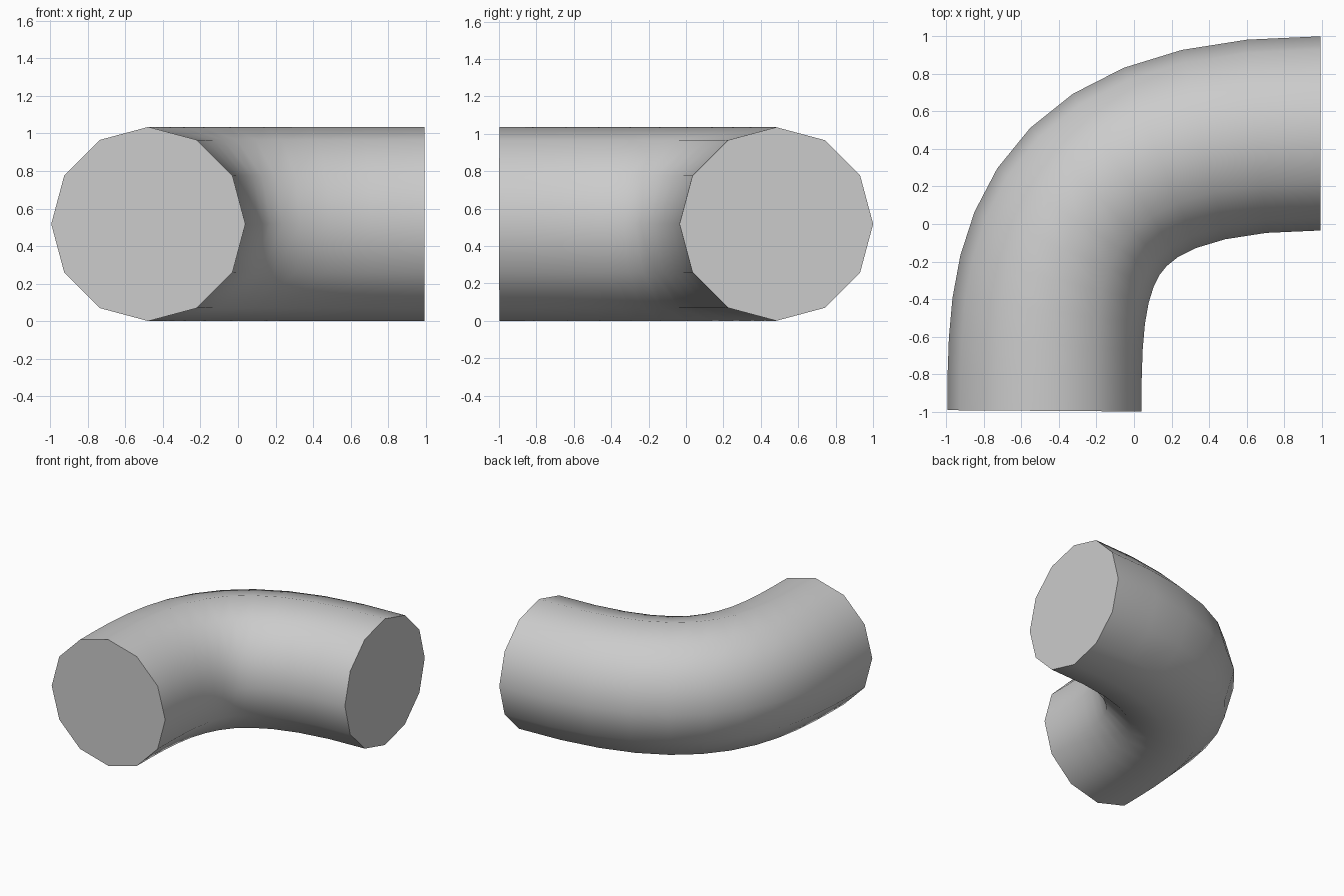
import bpy

if "Cube" in bpy.data.objects:
    bpy.data.objects.remove(bpy.data.objects["Cube"])

# Centre line of the bend: one cubic segment from the front opening to the right opening
curve = bpy.data.curves.new("pipe_bend", 'CURVE')
curve.dimensions = '3D'
curve.resolution_u = 12
spline = curve.splines.new('BEZIER')
spline.bezier_points.add(1)
Z = 0.5175
path = [  # point, left handle, right handle
    ((-0.478, -0.996), (-0.485, -1.6), (-0.473, -0.28)),
    ((0.994, 0.483), (-0.49, 0.483), (1.6, 0.483)),
]
for bp, (co, left, right) in zip(spline.bezier_points, path):
    bp.handle_left_type = bp.handle_right_type = 'FREE'
    bp.co = (*co, Z)
    bp.handle_left = (*left, Z)
    bp.handle_right = (*right, Z)

# Twelve-sided tube with closed ends
curve.bevel_depth = 0.5175
curve.bevel_resolution = 4
curve.use_fill_caps = True

pipe = bpy.data.objects.new("pipe_bend", curve)
bpy.context.collection.objects.link(pipe)
bpy.context.view_layer.objects.active = pipe
pipe.select_set(True)
bpy.ops.object.convert(target='MESH')
bpy.ops.object.shade_smooth_by_angle(angle=0.7)
